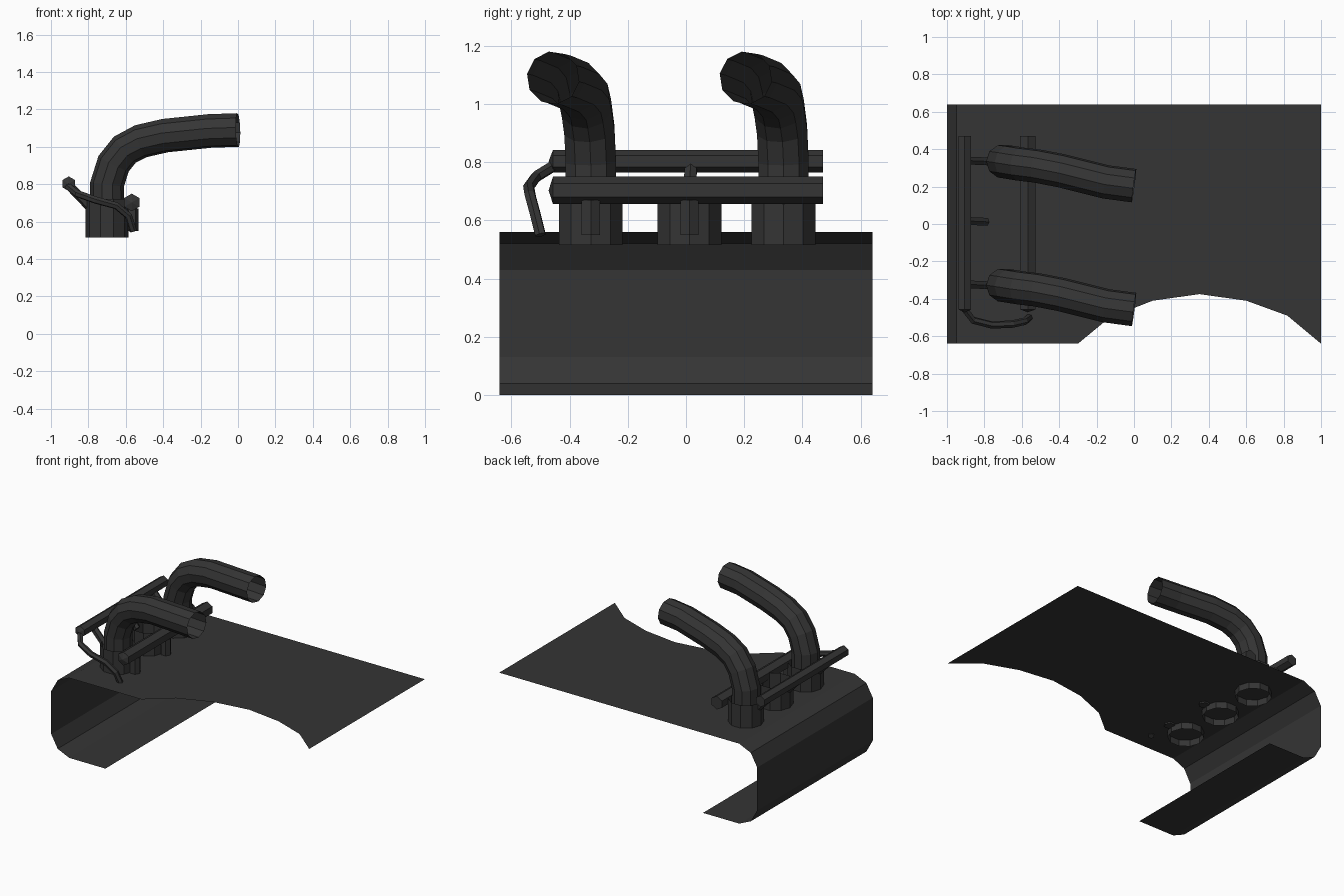
import bpy, bmesh
from math import cos, sin, pi
from mathutils import Vector

if "Cube" in bpy.data.objects:
    bpy.data.objects.remove(bpy.data.objects["Cube"])

dark = bpy.data.materials.new("dark_metal")
dark.diffuse_color = (0.035, 0.035, 0.035, 1)
dark.use_nodes = True
dark.node_tree.nodes["Principled BSDF"].inputs["Base Color"].default_value = dark.diffuse_color


def finish(bm, name):
    bmesh.ops.recalc_face_normals(bm, faces=bm.faces)
    me = bpy.data.meshes.new(name)
    bm.to_mesh(me)
    bm.free()
    me.materials.append(dark)
    ob = bpy.data.objects.new(name, me)
    bpy.context.collection.objects.link(ob)
    return ob


def tube(name, path, radius, sides, capped=True, turn=0.0, tip=0.0):
    """Sweep a regular polygon along a path; tip adds a pointed cap at the start."""
    pts = [Vector(p) for p in path]
    bm = bmesh.new()
    rings, u, last = [], None, None
    for i, p in enumerate(pts):
        t = (pts[min(i + 1, len(pts) - 1)] - pts[max(i - 1, 0)]).normalized()
        if u is None:
            ref = Vector((0, 0, 1)) if abs(t.z) < 0.9 else Vector((1, 0, 0))
            u = (ref - t * ref.dot(t)).normalized()
        else:
            u = last.rotation_difference(t) @ u
        last = t
        v = t.cross(u)
        rings.append([bm.verts.new(p + radius * (u * cos(a) + v * sin(a)))
                      for a in (turn + 2 * pi * k / sides for k in range(sides))])
    for a, b in zip(rings, rings[1:]):
        for k in range(sides):
            n = (k + 1) % sides
            bm.faces.new((a[k], a[n], b[n], b[k]))
    if capped:
        bm.faces.new(rings[-1])
        if tip:
            apex = bm.verts.new(pts[0] - (pts[1] - pts[0]).normalized() * tip)
            for k in range(sides):
                bm.faces.new((rings[0][k], rings[0][(k + 1) % sides], apex))
        else:
            bm.faces.new(rings[0])
    return finish(bm, name)


# Folded sheet: lower lip, back wall with chamfers, wide top with a scalloped front
bm = bmesh.new()
profile = [(-0.58, 0), (-0.86, 0), (-0.95, 0.04), (-1, 0.13),
           (-1, 0.43), (-0.95, 0.52), (-0.86, 0.56)]
W, TOP = 0.64, 0.56
front = [bm.verts.new((x, -W, z)) for x, z in profile]
back = [bm.verts.new((x, W, z)) for x, z in profile]
for i in range(len(profile) - 1):
    bm.faces.new((front[i], front[i + 1], back[i + 1], back[i]))
scallop = [(-0.3, -W), (-0.13, -0.50), (0.1, -0.41), (0.35, -0.375),
           (0.6, -0.41), (0.82, -0.49), (1, -W)]
f_prev, b_prev = front[-1], back[-1]
for x, y in scallop:
    f, b = bm.verts.new((x, y, TOP)), bm.verts.new((x, W, TOP))
    bm.faces.new((f_prev, f, b, b_prev))
    f_prev, b_prev = f, b
finish(bm, "folded_sheet")

# Three open collars, each tied to the rear rail by a slanted strut
CX = -0.70
rows = [-0.327, 0.012, 0.335]
for y in rows:
    tube("collar", [(CX, y, 0.515), (CX, y, 0.72)], 0.115, 10, capped=False)
    tube("rear_strut", [(-0.905, y + 0.005, 0.795), (-0.79, y, 0.675)], 0.024, 6)

# Bent pipes on the two outer collars, open at the ends
bend = [(-0.70, 0, 0.62), (-0.70, 0, 0.80), (-0.665, -0.005, 0.91), (-0.605, -0.015, 0.985),
        (-0.52, -0.025, 1.03), (-0.39, -0.05, 1.06), (-0.15, -0.11, 1.085), (0, -0.13, 1.09)]
for y in (rows[0], rows[2]):
    tube("bent_pipe", [(x, y + dy, z) for x, dy, z in bend], 0.091, 10, capped=False)

# Hexagonal rails running across, with shallow pointed front ends
for name, x, z, r in (("rear_rail", -0.905, 0.803, 0.039), ("front_rail", -0.568, 0.703, 0.047)):
    tube(name, [(x, -0.457, z), (x, 0.47, z)], r, 6, tip=0.015)

# Short posts under the front rail
for y in rows[:2]:
    tube("rail_post", [(-0.567, y, 0.55), (-0.567, y, 0.67)], 0.036, 6)

# Thin hose from the rear rail down to the sheet
tube("hose", [(-0.91, -0.45, 0.79), (-0.86, -0.515, 0.75), (-0.76, -0.54, 0.715),
              (-0.65, -0.535, 0.685), (-0.585, -0.52, 0.63), (-0.56, -0.50, 0.55)], 0.02, 6)
